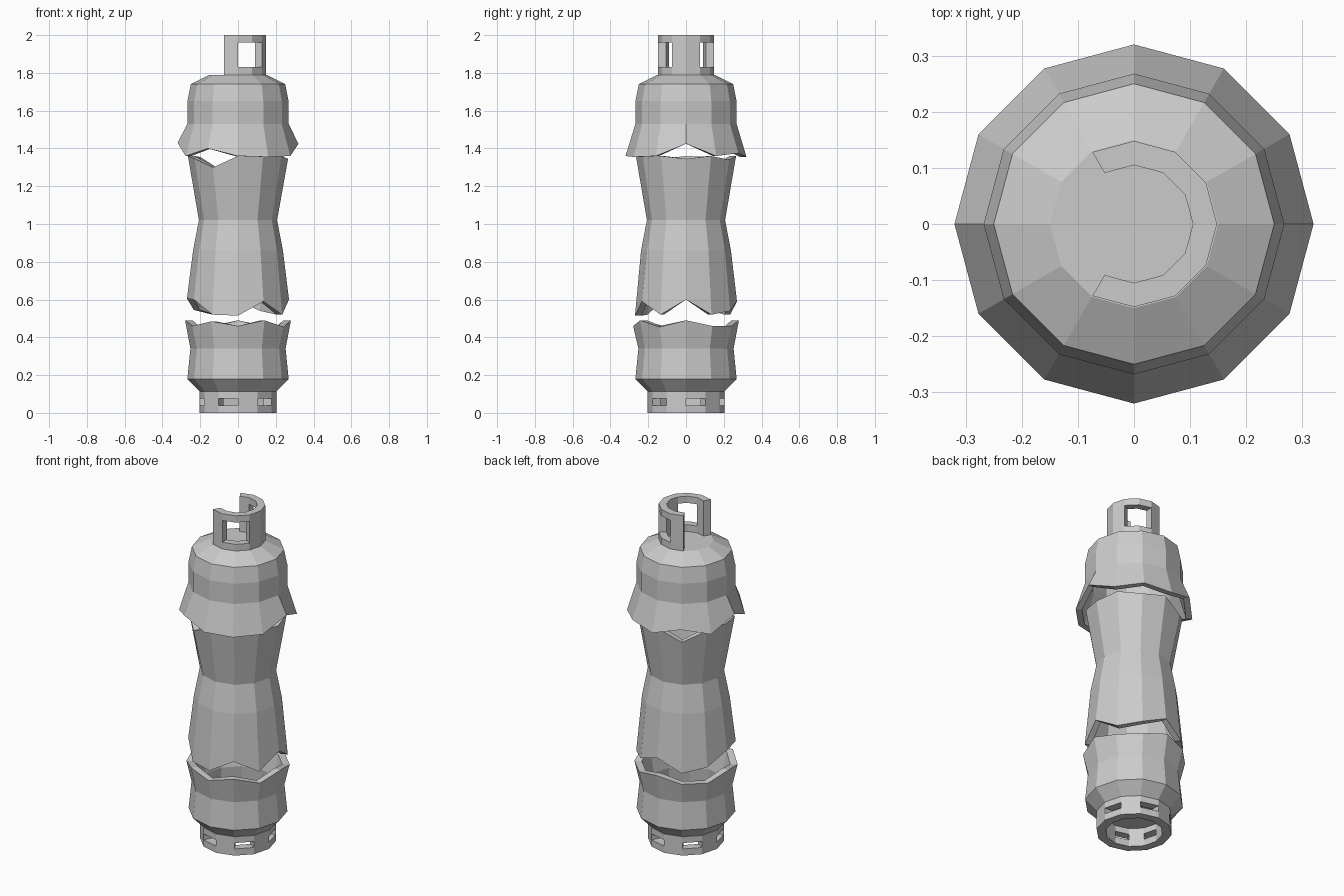
import bpy
from math import sin, cos, radians

if "Cube" in bpy.data.objects:
    bpy.data.objects.remove(bpy.data.objects["Cube"])

N = 12  # sides of every ring, one vertex each 30 degrees


def shell(name, rows, t, steps=range(N), holes=(), close=None):
    """Thick-walled faceted shell. rows: (radius, z or 12 z values) from bottom to top.
    steps: which 30 degree faces exist; holes: (row, step) openings; close: 'top'/'bottom'."""
    verts, faces, edges = [], [], {}
    last = len(rows) - 1
    end = {'top': last, 'bottom': 0}.get(close)
    for inner in (0, 1):
        for j, (r, z) in enumerate(rows):
            for i in range(N):
                h = z[i] if isinstance(z, (list, tuple)) else z
                if inner and j == end:
                    h += -t if close == 'top' else t
                a = radians(30 * i)
                rr = r - t * inner
                verts.append((rr * cos(a), rr * sin(a), h))
    off = len(rows) * N

    def add(loop):
        faces.append(loop)
        faces.append([v + off for v in reversed(loop)])
        for a, b in zip(loop, loop[1:] + loop[:1]):
            if (b, a) in edges:
                del edges[(b, a)]
            else:
                edges[(a, b)] = True

    for j in range(last):
        for i in steps:
            if (j, i) not in holes:
                k = (i + 1) % N
                add([j * N + i, j * N + k, (j + 1) * N + k, (j + 1) * N + i])
    if close == 'top':
        add([last * N + i for i in range(N)])
    if close == 'bottom':
        add([i for i in reversed(range(N))])
    # walls along every open border
    for a, b in edges:
        faces.append([b, a, a + off, b + off])
    used = sorted({v for f in faces for v in f})
    remap = {v: n for n, v in enumerate(used)}
    me = bpy.data.meshes.new(name)
    me.from_pydata([verts[v] for v in used], [], [[remap[v] for v in f] for f in faces])
    me.update()
    ob = bpy.data.objects.new(name, me)
    bpy.context.collection.objects.link(ob)
    return ob


# Torn rim heights, starting at +x and going counter-clockwise
low_rim = [.49, .46, .46, .49, .46, .455, .49, .46, .485, .46, .49, .455]
mid_low = [.60, .52, .54, .59, .52, .545, .605, .60, .52, .515, .59, .52]
mid_top = [1.345, 1.36, 1.34, 1.36, 1.30, 1.355, 1.36, 1.345, 1.30, 1.36, 1.36, 1.36]
cap_rim = [1.425, 1.36, 1.375, 1.355, 1.40, 1.36, 1.43, 1.36, 1.40, 1.36, 1.355, 1.36]

# Foot ring with a slot in every other face
shell("foot_ring", [(.205, 0), (.205, .04), (.205, .075), (.205, .112)], .05,
      holes={(1, i) for i in range(0, N, 2)})

# Lower piece of the burst cylinder
shell("lower_body", [(.20, .11), (.268, .18), (.252, .34), (.28, low_rim)], .04,
      close='bottom')

# Pinched middle piece, open at both ends
shell("middle_body", [(.27, mid_low), (.238, .86), (.207, 1.02), (.265, mid_top)], .035)

# Domed upper piece with a flared torn edge
shell("upper_body", [(.32, cap_rim), (.268, 1.53), (.268, 1.65), (.25, 1.74), (.15, 1.79)],
      .035, close='top')

# Valve guard collar, open at the back with two windows
shell("valve_collar", [(.148, 1.785), (.148, 1.83), (.148, 1.96), (.148, 2.0)], .043,
      steps=[8, 9, 10, 11, 0, 1, 2, 3],
      holes={(1, 9), (1, 10), (1, 1), (1, 2)})
